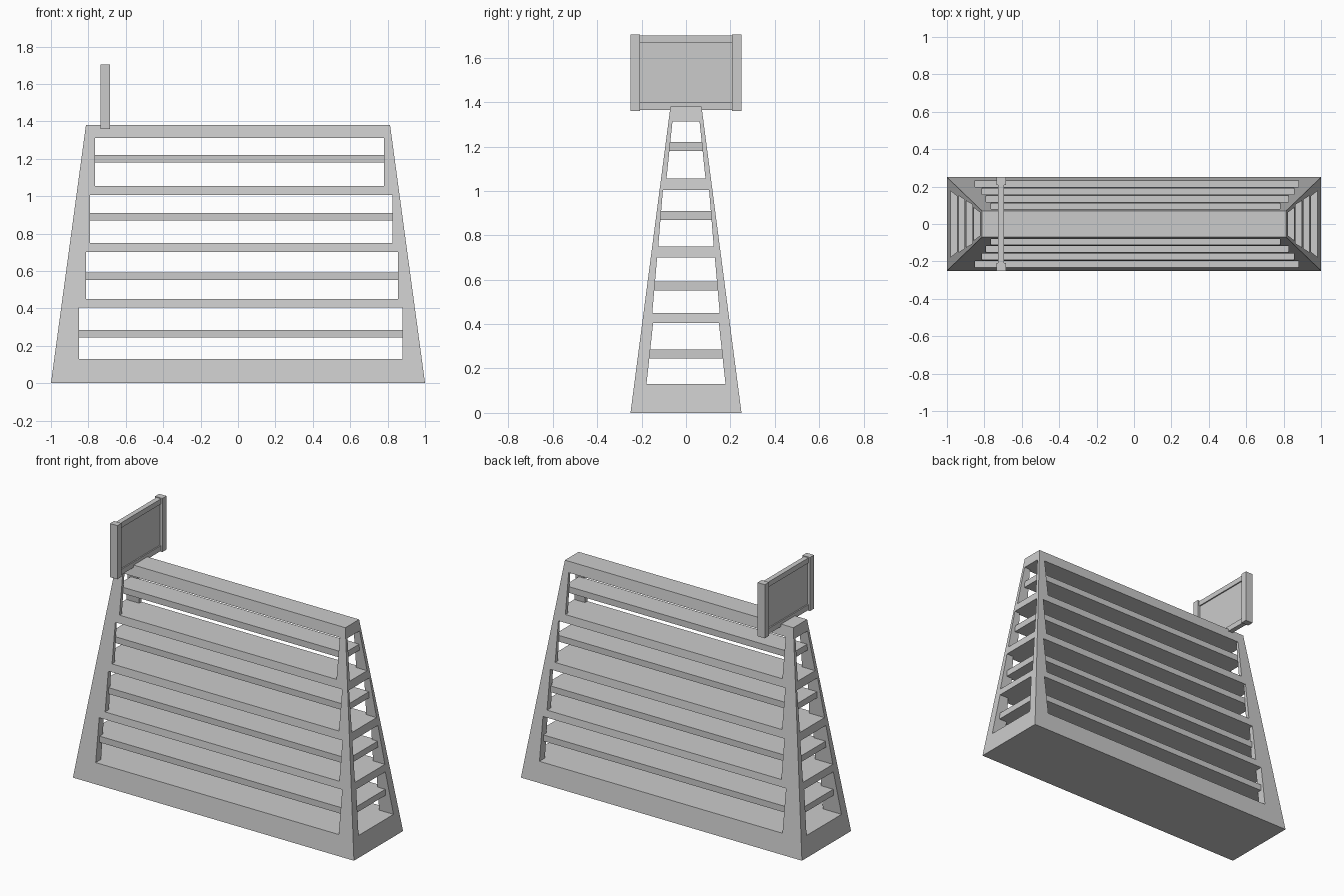
import bpy, bmesh

if "Cube" in bpy.data.objects:
    bpy.data.objects.remove(bpy.data.objects["Cube"])

H = 1.38                                   # body height


def half(z):
    """Half width and half depth of the tapered body at height z."""
    t = z / H
    return 1.0 - 0.187 * t, 0.25 - 0.18 * t


def prism(bm, lower, upper):
    """Six-sided solid between two rectangles (x0, x1, y0, y1, z)."""
    rings = []
    for x0, x1, y0, y1, z in (lower, upper):
        rings.append([bm.verts.new(p) for p in
                      ((x0, y0, z), (x1, y0, z), (x1, y1, z), (x0, y1, z))])
    a, b = rings
    bm.faces.new(a[::-1])
    bm.faces.new(b)
    for i in range(4):
        j = (i + 1) % 4
        bm.faces.new((a[i], a[j], b[j], b[i]))


def make(name, solids):
    bm = bmesh.new()
    for lower, upper in solids:
        prism(bm, lower, upper)
    bmesh.ops.recalc_face_normals(bm, faces=bm.faces)
    me = bpy.data.meshes.new(name)
    bm.to_mesh(me)
    bm.free()
    ob = bpy.data.objects.new(name, me)
    bpy.context.collection.objects.link(ob)
    return ob


def box(x0, x1, y0, y1, z0, z1):
    return (x0, x1, y0, y1, z0), (x0, x1, y0, y1, z1)


# Tapered body
bx, by = half(0)
tx, ty = half(H)
body = make("shelf_body", [((-bx, bx, -by, by, 0), (-tx, tx, -ty, ty, H))])

# Openings: z range, x range of the long side, end-opening half widths
bays = [(0.13, 0.405, -0.85, 0.88, 0.178, 0.148),
        (0.45, 0.70, -0.812, 0.855, 0.152, 0.13),
        (0.75, 1.005, -0.79, 0.825, 0.125, 0.104),
        (1.055, 1.312, -0.765, 0.78, 0.088, 0.061)]
long_cut = make("long_side_cutter",
                [box(x0, x1, -0.5, 0.5, z0, z1) for z0, z1, x0, x1, _, _ in bays])
end_cut = make("end_cutter",
               [((-1.5, 1.5, -a, a, z0), (-1.5, 1.5, -b, b, z1))
                for z0, z1, _, _, a, b in bays])
for cutter in (long_cut, end_cut):
    cutter.hide_render = True
    cutter.hide_viewport = False
    mod = body.modifiers.new(cutter.name, 'BOOLEAN')
    mod.operation = 'DIFFERENCE'
    mod.solver = 'EXACT'
    mod.object = cutter

# Bake the cuts and drop the cutters
dg = bpy.context.evaluated_depsgraph_get()
cut_mesh = bpy.data.meshes.new_from_object(body.evaluated_get(dg))
body.modifiers.clear()
body.data = cut_mesh
for cutter in (long_cut, end_cut):
    bpy.data.objects.remove(cutter)

# Thin shelf in the middle of each bay
for i, z in enumerate((0.265, 0.572, 0.89, 1.2)):
    hx, hy = half(bays[i][1])
    hx, hy = hx - 0.01, hy - 0.004
    make(f"thin_shelf_{i + 1}", [box(-hx, hx, -hy, hy, z - 0.02, z + 0.02)])

# Sign standing on the left end of the top
sx = -0.71
for side, s in (("front", -1), ("back", 1)):
    y0, y1 = sorted((s * 0.208, s * 0.25))
    make(f"sign_post_{side}", [box(sx - 0.026, sx + 0.026, y0, y1, 1.36, 1.705)])
make("sign_top_rail", [box(sx - 0.016, sx + 0.016, -0.21, 0.21, 1.667, 1.70)])
make("sign_bottom_rail", [box(sx - 0.016, sx + 0.016, -0.21, 0.21, 1.365, 1.40)])
make("sign_panel", [box(sx - 0.008, sx + 0.008, -0.21, 0.21, 1.395, 1.672)])
